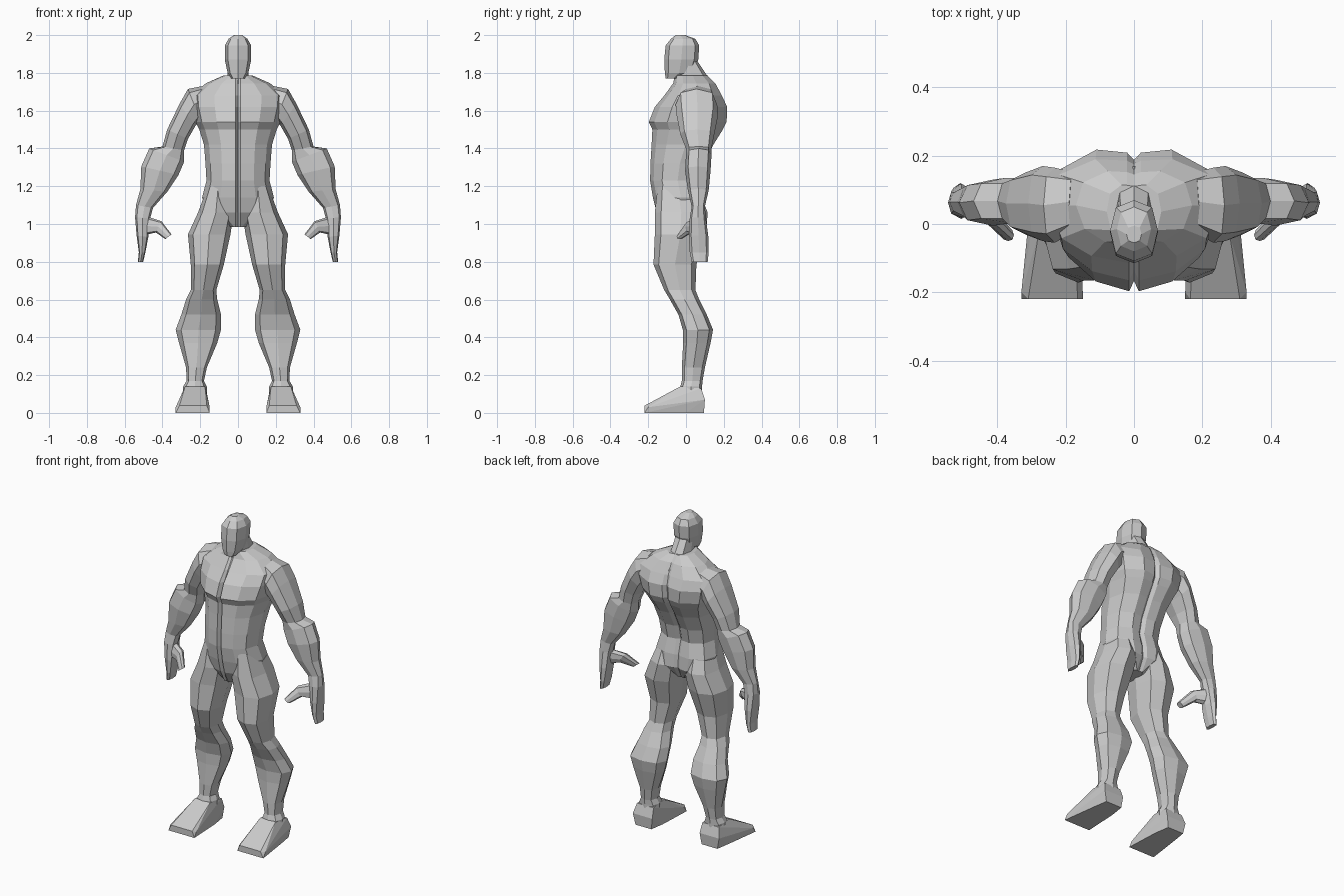
import bpy, bmesh
from mathutils import Vector


def finish(name, bm, mirror=False):
    bmesh.ops.recalc_face_normals(bm, faces=bm.faces[:])
    me = bpy.data.meshes.new(name)
    bm.to_mesh(me)
    bm.free()
    ob = bpy.data.objects.new(name, me)
    bpy.context.collection.objects.link(ob)
    if mirror:
        ob.modifiers.new("Mirror", 'MIRROR')
    return ob


def loft(name, rings, mirror=False):
    """Skin a list of equal-length point rings and cap both ends."""
    bm = bmesh.new()
    vs = [[bm.verts.new(p) for p in r] for r in rings]
    n = len(vs[0])
    for a, b in zip(vs, vs[1:]):
        for i in range(n):
            j = (i + 1) % n
            bm.faces.new((a[i], a[j], b[j], b[i]))
    bm.faces.new(vs[0])
    bm.faces.new(vs[-1])
    return finish(name, bm, mirror)


def section(xi, zi, xo, zo, yf, yb, c=0.76):
    """Eight-sided ring between an inner and outer (x, z) point."""
    pts = []
    for u, v in ((1, 0), (c, c), (0, 1), (-c, c), (-1, 0), (-c, -c), (0, -1), (c, -c)):
        t = (u + 1) / 2
        pts.append(Vector((xi + (xo - xi) * t, yf + (yb - yf) * (v + 1) / 2, zi + (zo - zi) * t)))
    return pts


def torso_section(z, w, f, b, groove):
    """Chest-like ring with a sternum groove in front and a spine groove behind."""
    d = b - f
    half = [(.014, f), (.5 * w, f + .07 * d), (.85 * w, f + .24 * d), (w, f + .55 * d),
            (.88 * w, b - .15 * d), (.45 * w, b), (.02, b - groove * .3)]
    right = [(x, y, z) for x, y in half]
    left = [(-x, y, z) for x, y in reversed(half)]
    return [(0, f + groove, z)] + right + [(0, b - groove, z)] + left


# Torso: z, half width, front y, back y, groove depth
loft("torso", [torso_section(*r) for r in (
    (.985, .045, -.115, .05, .005),
    (1.06, .165, -.155, .10, .02),
    (1.14, .19, -.175, .095, .02),
    (1.23, .167, -.19, .075, .025),
    (1.32, .172, -.188, .095, .025),
    (1.42, .18, -.182, .145, .025),
    (1.50, .205, -.178, .195, .03),
    (1.54, .225, -.197, .215, .03),
    (1.62, .245, -.165, .218, .03),
    (1.68, .25, -.115, .19, .015),
    (1.745, .17, -.068, .155, .01),
    (1.785, .08, -.06, .115, .005))])

# Neck and head: z, half width, front y, back y
def column(name, rows):
    loft(name, [section(-w, z, w, z, f, b) for z, w, f, b in rows])

column("neck", ((1.70, .085, -.07, .17), (1.78, .055, -.055, .115), (1.86, .052, -.05, .062)))
column("head", (
    (1.77, .035, -.107, -.03),
    (1.80, .055, -.112, .04),
    (1.87, .07, -.115, .065),
    (1.945, .07, -.108, .07),
    (1.98, .05, -.08, .05),
    (2.00, .022, -.055, -.005)))

# Arm and hand: inner x, z, outer x, z, front y, back y
loft("arm", [section(*r) for r in (
    (.15, 1.60, .19, 1.73, -.02, .15),
    (.20, 1.55, .265, 1.715, -.055, .165),
    (.225, 1.52, .31, 1.635, -.05, .17),
    (.265, 1.45, .375, 1.50, -.03, .15),
    (.285, 1.39, .40, 1.41, .0, .135),
    (.285, 1.33, .47, 1.40, .0, .135),
    (.315, 1.26, .512, 1.305, -.005, .13),
    (.375, 1.17, .517, 1.185, .01, .12),
    (.45, 1.085, .54, 1.10, .03, .10),
    (.465, 1.03, .545, 1.035, .02, .105),
    (.475, .93, .537, .94, .015, .118),
    (.49, .85, .525, .85, .02, .12),
    (.502, .80, .53, .80, .03, .115))], True)

loft("thumb", [section(*r) for r in (
    (.50, .94, .48, 1.04, .03, .09),
    (.435, .955, .405, 1.015, -.005, .05),
    (.385, .92, .352, .945, -.05, -.015))], True)

# Leg: z, inner x, outer x, front y, back y
loft("leg", [section(xi, z, xo, z, f, b) for z, xi, xo, f, b in (
    (1.20, .05, .16, -.15, .06),
    (1.06, .022, .212, -.165, .115),
    (.945, .04, .265, -.165, .105),
    (.785, .075, .25, -.172, .055),
    (.65, .115, .25, -.115, .05),
    (.60, .11, .275, -.085, .07),
    (.52, .09, .30, -.04, .11),
    (.44, .09, .33, -.017, .143),
    (.37, .11, .312, -.015, .13),
    (.24, .165, .275, -.022, .10),
    (.17, .18, .272, -.022, .088),
    (.14, .165, .29, -.03, .085),
    (.10, .165, .29, -.03, .085))], True)

# Foot: wedge from ankle to square toe
bm = bmesh.new()
for xi, xo, y, z in ((.15, .33, -.22, 0), (.165, .31, -.22, .038), (.15, .33, -.20, .03),
                     (.175, .28, -.03, .14), (.17, .285, .08, .13), (.16, .30, .0, .0),
                     (.165, .30, .10, .07), (.175, .285, .095, 0)):
    bm.verts.new((xi, y, z))
    bm.verts.new((xo, y, z))
bmesh.ops.convex_hull(bm, input=bm.verts[:])
finish("foot", bm, True)
